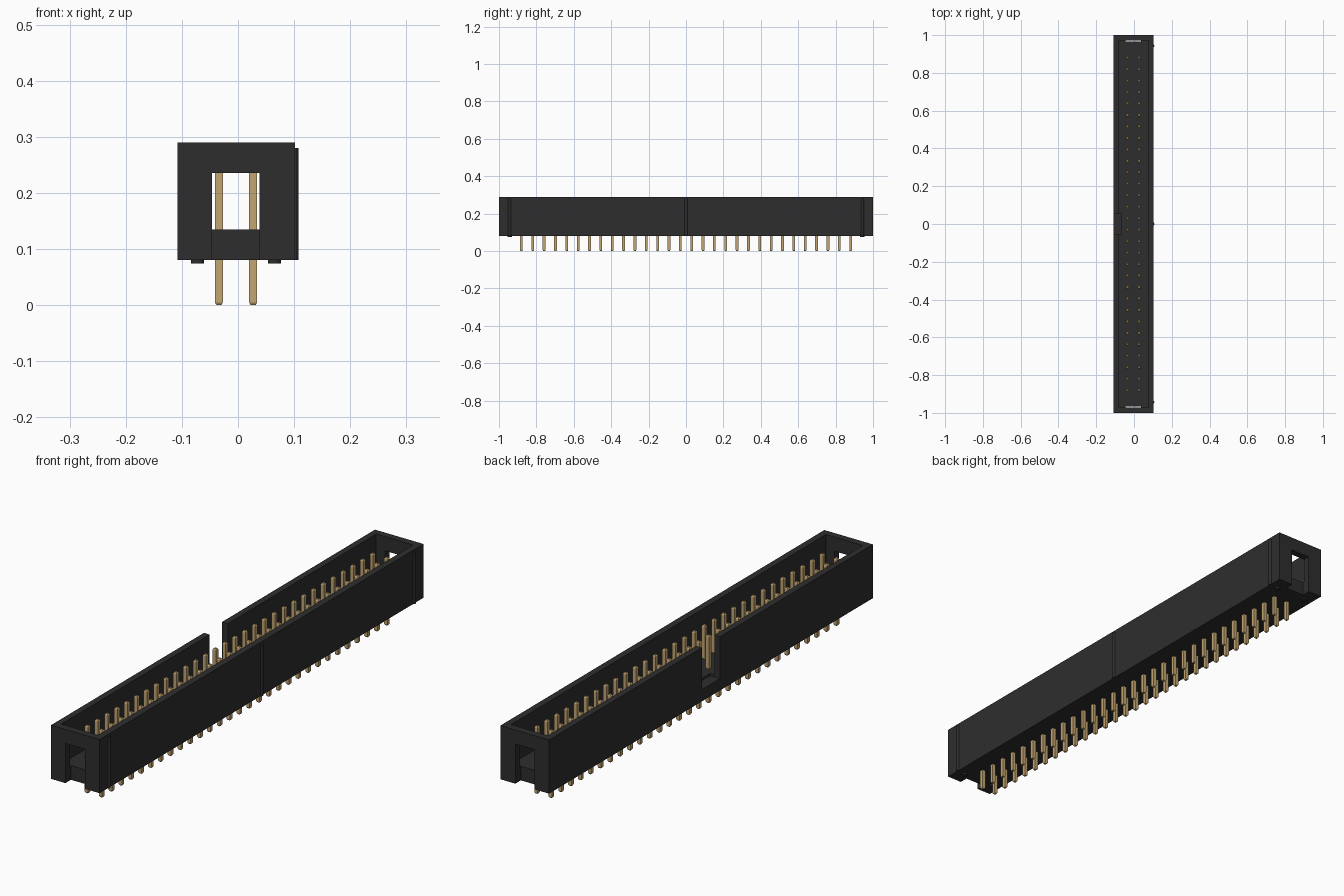
import bpy
import bmesh
from mathutils import Matrix, Vector

cube = bpy.data.objects.get("Cube")
if cube:
    bpy.data.objects.remove(cube, do_unlink=True)


def material(name, color):
    m = bpy.data.materials.new(name)
    m.use_nodes = True
    m.diffuse_color = color
    m.node_tree.nodes["Principled BSDF"].inputs["Base Color"].default_value = color
    return m


BLACK = material("black plastic", (0.027, 0.027, 0.027, 1))
GOLD = material("pale gold", (0.55, 0.38, 0.17, 1))


def finish(name, bm, mat):
    bmesh.ops.recalc_face_normals(bm, faces=bm.faces)
    mesh = bpy.data.meshes.new(name)
    bm.to_mesh(mesh)
    bm.free()
    mesh.materials.append(mat)
    obj = bpy.data.objects.new(name, mesh)
    bpy.context.collection.objects.link(obj)
    return obj


def add_box(bm, low, high):
    low, high = Vector(low), Vector(high)
    place = Matrix.Translation((low + high) / 2) @ Matrix.Diagonal((*(high - low), 1))
    return bmesh.ops.create_cube(bm, size=1, matrix=place)["verts"]


def box(name, low, high, mat=BLACK):
    bm = bmesh.new()
    add_box(bm, low, high)
    return finish(name, bm, mat)


def cut(target, low, high):
    cutter = box("cutter", low, high)
    mod = target.modifiers.new("cut", "BOOLEAN")
    mod.operation = "DIFFERENCE"
    mod.solver = "EXACT"
    mod.object = cutter
    bpy.context.view_layer.objects.active = target
    bpy.ops.object.modifier_apply(modifier=mod.name)
    bpy.data.objects.remove(cutter, do_unlink=True)


# Open-topped housing with a key notch and a slot in each end
BASE, FLOOR, TOP = 0.08, 0.135, 0.29
housing = box("housing", (-0.108, -1, BASE), (0.102, 1, TOP))
cut(housing, (-0.083, -0.972, FLOOR), (0.076, 0.972, 0.4))
cut(housing, (-0.2, -0.056, 0.126), (-0.065, 0.056, 0.4))
for side in (-1, 1):
    y0, y1 = sorted((side * 0.966, side * 1.1))
    cut(housing, (-0.046, y0, 0.0), (0.038, y1, 0.235))

# Slim rounded ribs on the left wall
bm = bmesh.new()
for y in (-0.943, 0, 0.943):
    bmesh.ops.create_cone(bm, cap_ends=True, segments=12, radius1=0.009,
                          radius2=0.009, depth=0.2,
                          matrix=Matrix.Translation((0.099, y, BASE + 0.1)))
finish("polarity_ribs", bm, BLACK)

# Standoff feet near the ends
bm = bmesh.new()
for x in (-0.072, 0.065):
    for y in (-0.943, 0.943):
        bmesh.ops.create_cone(bm, cap_ends=True, segments=16, radius1=0.0115,
                              radius2=0.0115, depth=0.012,
                              matrix=Matrix.Translation((x, y, BASE)))
finish("standoff_feet", bm, BLACK)

# Two rows of square pins with tapered tips
PITCH, COUNT, HALF, TIP, PIN_TOP = 0.0607, 30, 0.0073, 0.005, 0.264
bm = bmesh.new()
for x in (-0.034, 0.027):
    for i in range(COUNT):
        y = (i - (COUNT - 1) / 2) * PITCH
        add_box(bm, (x - HALF, y - HALF, TIP), (x + HALF, y + HALF, PIN_TOP - TIP))
for face in list(bm.faces):
    if abs(face.normal.z) > 0.5:
        up = 1 if face.normal.z > 0 else -1
        centre = face.calc_center_median()
        tip = bmesh.ops.extrude_discrete_faces(bm, faces=[face])["faces"][0]
        for v in tip.verts:
            v.co = centre + (v.co - centre) * 0.6 + Vector((0, 0, up * TIP))
finish("pins", bm, GOLD)
